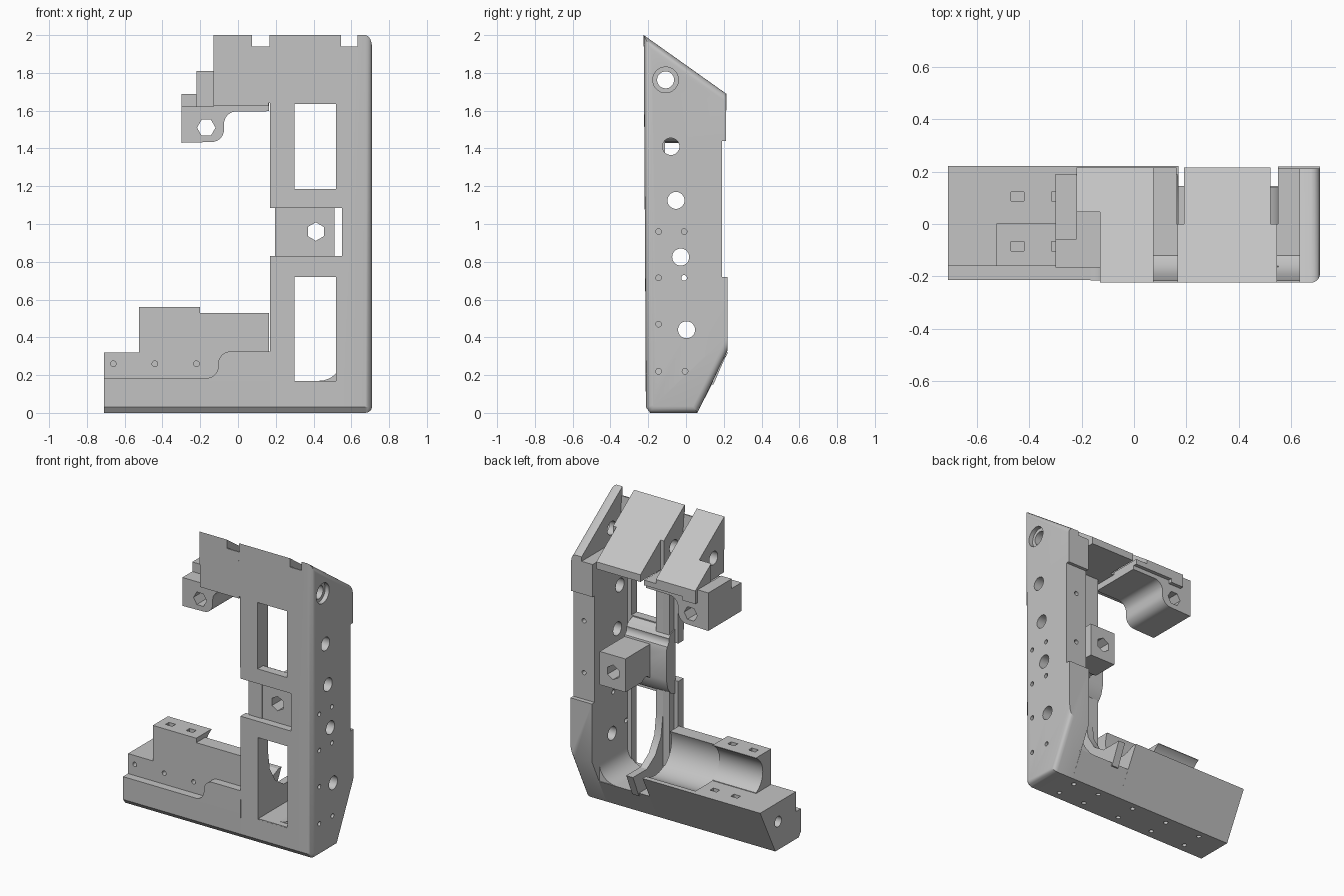
import bpy, bmesh, math
from mathutils import Vector

if "Cube" in bpy.data.objects:
    bpy.data.objects.remove(bpy.data.objects["Cube"], do_unlink=True)

grey = bpy.data.materials.new("plain_grey")
grey.use_nodes = True
colour = (0.55, 0.55, 0.55, 1)
grey.diffuse_color = colour
grey.node_tree.nodes["Principled BSDF"].inputs["Base Color"].default_value = colour
parts = []


def place(axis, u, v, w):
    """Profile coordinates u, v and depth w along the axis."""
    return {"x": (w, u, v), "y": (u, w, v), "z": (u, v, w)}[axis]


def add_prism(bm, axis, pts, a, b):
    lo = [bm.verts.new(place(axis, u, v, a)) for u, v in pts]
    hi = [bm.verts.new(place(axis, u, v, b)) for u, v in pts]
    bm.faces.new(lo)
    bm.faces.new(hi[::-1])
    for i in range(len(pts)):
        j = (i + 1) % len(pts)
        bm.faces.new((lo[i], hi[i], hi[j], lo[j]))


def finish(name, bm):
    bmesh.ops.recalc_face_normals(bm, faces=bm.faces[:])
    mesh = bpy.data.meshes.new(name)
    bm.to_mesh(mesh)
    bm.free()
    mesh.materials.append(grey)
    ob = bpy.data.objects.new(name, mesh)
    bpy.context.collection.objects.link(ob)
    return ob


def prism(name, axis, pts, a, b):
    bm = bmesh.new()
    add_prism(bm, axis, pts, a, b)
    ob = finish(name, bm)
    parts.append(ob)
    return ob


def cutter(items):
    bm = bmesh.new()
    for item in items:
        add_prism(bm, *item)
    ob = finish("cutter", bm)
    ob.hide_render = True
    return ob


def rect(u0, v0, u1, v1):
    return [(u0, v0), (u1, v0), (u1, v1), (u0, v1)]


def disc(u, v, r, n=32, turn=0):
    return [(u + r * math.cos(turn + math.tau * i / n),
             v + r * math.sin(turn + math.tau * i / n)) for i in range(n)]


def arc(u, v, r, start, end, n=8):
    steps = [math.radians(start + (end - start) * i / n) for i in range(n + 1)]
    return [(u + r * math.cos(t), v + r * math.sin(t)) for t in steps]


def cut(obs, items):
    tool = cutter(items)
    for ob in obs:
        mod = ob.modifiers.new("cut", "BOOLEAN")
        mod.object, mod.operation = tool, "DIFFERENCE"
        mod.solver, mod.use_self = "EXACT", True
        dg = bpy.context.evaluated_depsgraph_get()
        mesh = bpy.data.meshes.new_from_object(ob.evaluated_get(dg))
        ob.modifiers.clear()
        ob.data = mesh
    bpy.data.objects.remove(tool, do_unlink=True)


# Side wall with rounded outer edges and a shallow recess in its back
wall = [(-.19, 0), (.06, 0), (.22, .33), (.22, .72), (.19, .72), (.19, 1.44),
        (.212, 1.44), (.212, 1.69), (-.224, 2), (-.212, .03)]
bm = bmesh.new()
add_prism(bm, "x", wall, .55, .71)
rim = [e for e in bm.edges if all(v.co.x > .7 for v in e.verts)
       and sum(v.co.y for v in e.verts) / 2 < .15]
bmesh.ops.bevel(bm, geom=rim, offset=.035, segments=4, profile=.5, affect="EDGES")
side_wall = finish("side_wall", bm)
parts.append(side_wall)

# Front plate with two windows and a gap for the centre mount
front_plate = prism("front_plate", "x",
                    [(-.19, 0), (-.16, 0), (-.16, 1.7), (-.222, 1.7), (-.212, .03)], .17, .551)
cut([front_plate], [("y", rect(.3, .165, .52, .72), -.4, 0),
                    ("y", rect(.3, 1.185, .52, 1.635), -.4, 0),
                    ("y", rect(.1, .83, .55, 1.085), -.4, 0)])

# Stiffening column, flowing into the base at the bottom
column = prism("column", "x", [(-.17, .15), (.145, .15), (.21, .3), (.06, .3), (-.03, .36),
                               (-.09, .46), (-.11, .6), (-.11, 1.65), (-.17, 1.65)], .25, .3)
prism("column_edge", "x", rect(-.17, .17, -.11, 1.65), .2, .25)

# Lower arm, its thin front lip and the floor under the lower window
bar = prism("lower_arm", "x", [(-.19, 0), (.06, 0), (.222, .32), (-.16, .32), (-.16, .185),
                               (-.214, .185), (-.212, .03)], -.71, .17)
lip = [(-.16, .17), (.17, .17), (.17, .325)] + arc(-.04, .26, .065, 90, 180) \
    + arc(-.165, .245, .06, 0, -90)
prism("lower_lip", "y", lip, -.215, -.155)
floor = prism("floor", "x", [(-.19, 0), (.06, 0), (.145, .17), (-.212, .17), (-.212, .03)],
              .169, .552)
prism("floor_fillet", "y", [(.56, .16)] + arc(.43, .29, .12, -90, 0), -.17, .14)

# Two cradles with round hollows
cradle = prism("end_cradle", "x", rect(-.16, .3, .002, .56), -.525, -.2)
inner_cradle = prism("inner_cradle", "x", rect(-.16, .25, .0, .53), -.2, .165)
cut([cradle], [("x", disc(.06, .44, .13, 48), -.6, -.1)])
cut([inner_cradle, bar], [("x", disc(.09, .46, .17, 48), -.2, .3)])
cut([cradle, bar], [("z", rect(x - .025, y - .018, x + .025, y + .018), z - .05, z + .05)
                    for x in (-.445, -.29) for y, z in ((.105, .32), (-.085, .56))])


# Sloped top: outer block, middle block and the web that joins them
def slope(y):
    return 2 - (y + .224) * .71


def sloped(name, y_end, bottom, x0, x1):
    return prism(name, "x", [(-.222, bottom), (y_end, bottom), (y_end, slope(y_end)),
                             (-.224, 2)], x0, x1)


top_block = sloped("top_block", .215, 1.625, -.13, .162)
middle_block = sloped("middle_block", .215, 1.64, .19, .52)
web = sloped("top_web", 0, 1.64, .16, .552)

# Slots for the hinge
slot = [(-.3, 1.94), (-.215, 1.94), (-.205, 1.82), (-.185, 1.74), (-.155, 1.685),
        (-.12, 1.66), (.3, 1.66), (.3, 2.2), (-.3, 2.2)]
cut([top_block, web], [("x", slot, .075, .166)])
cut([side_wall, web], [("x", slot, .545, .632)])

# Upper arm with its curved underside and stepped top
arm_profile = [(-.3, 1.43)] + arc(-.14, 1.5, .066, -90, 0) + arc(-.008, 1.53, .066, 180, 90) \
    + [(.165, 1.597), (.165, 1.65), (-.13, 1.65), (-.13, 1.622), (-.3, 1.622)]
upper_arm = prism("upper_arm", "y", arm_profile, -.165, .19)
prism("arm_step", "x", rect(-.06, 1.6, .19, 1.687), -.3, -.22)
prism("arm_shoulder", "x", [(.045, 1.6), (.215, 1.6), (.215, slope(.215)),
                            (.045, slope(.045))], -.22, -.125)

# Centre mount: flared plate and a boss towards the back
mount = prism("centre_mount", "x", [(-.165, .74), (-.115, .76), (-.085, .8), (-.07, .86),
                                    (-.07, 1.06), (-.085, 1.12), (-.115, 1.16),
                                    (-.165, 1.18)], .195, .512)
boss = prism("centre_boss", "x", rect(-.1, .85, .19, 1.075), .32, .512)

# Hexagonal through holes
cut([mount, boss], [("y", disc(.412, .96, .049, 6, math.pi / 6), -.4, .4)])
cut([upper_arm], [("y", disc(-.168, 1.51, .049, 6), -.4, .4)])

# Large cross holes
cut([top_block, middle_block, web, side_wall], [("x", disc(-.108, 1.763, .045), -.5, .8)])
cut([side_wall], [("x", disc(-.108, 1.763, .068), .68, .8),
                  ("x", disc(-.08, 1.41, .045), .4, .8)])
cut([side_wall, mount, boss, column], [("x", disc(y, z, .045), .1, .8)
                                       for y, z in ((-.053, 1.125), (-.028, .825), (.003, .44))])

# Small screw holes
cut([side_wall], [("x", disc(y, z, .015, 16), .5, .8) for y, z in
                  ((-.145, .22), (-.005, .22), (-.145, .47), (-.145, .715),
                   (-.01, .715), (-.145, .96), (-.01, .96))])
cut([side_wall], [("y", disc(.63, z, .015, 16), .14, .3) for z in (.9, 1.25)])
cut([bar], [("y", disc(x, .26, .015, 16), -.3, -.1) for x in (-.66, -.44, -.22)])
cut([bar, floor], [("z", disc(x, y, .015, 16), -.1, .1)
                   for x in (-.52, -.25, .02, .3, .5) for y in (-.13, .01)])
cut([bar], [("x", disc(.03, .19, .035), -.8, -.6)])

# Soft shading on round surfaces, flat elsewhere
bpy.ops.object.select_all(action="DESELECT")
for ob in parts:
    ob.select_set(True)
bpy.context.view_layer.objects.active = parts[0]
bpy.ops.object.shade_smooth_by_angle(angle=math.radians(30))
